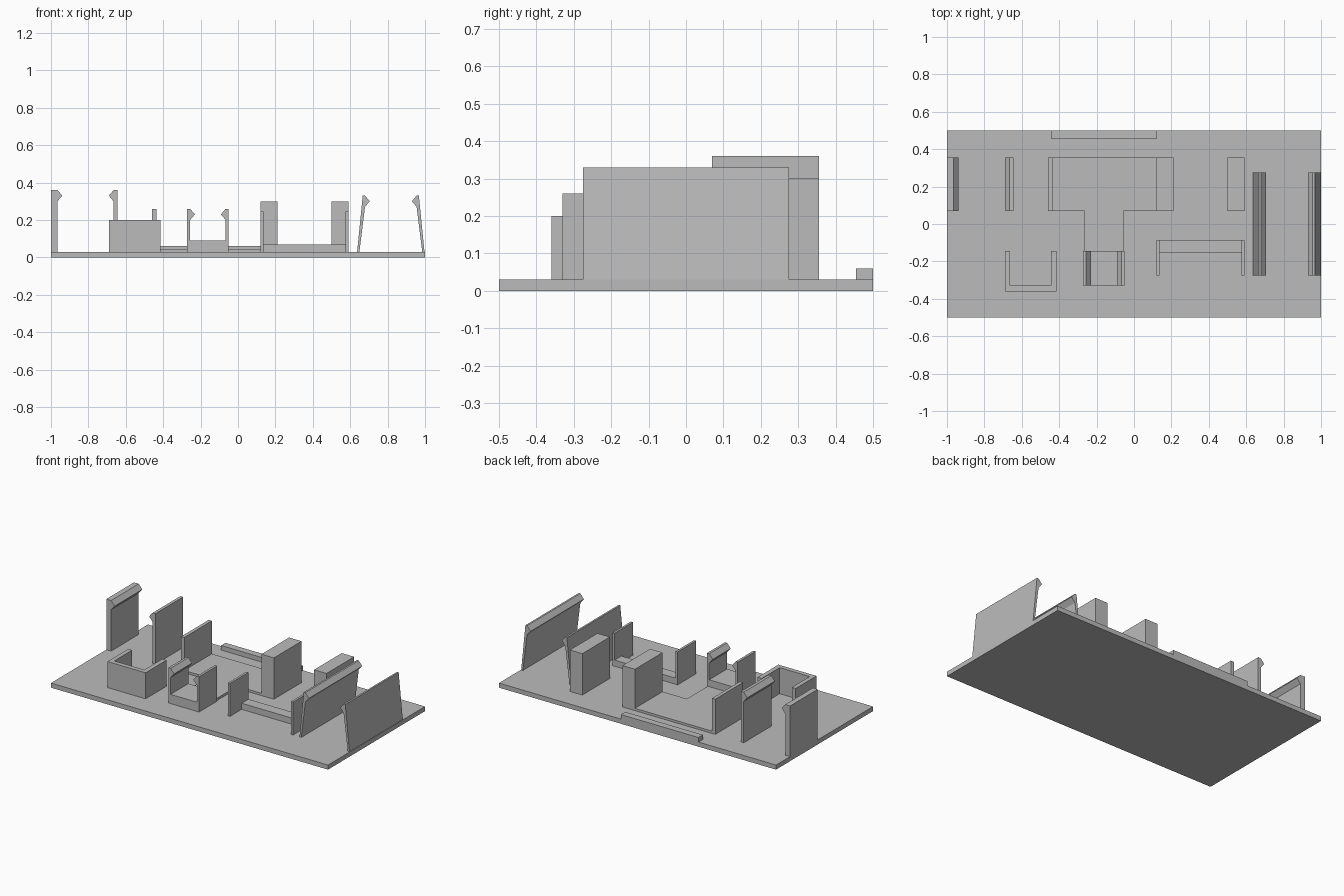
import bpy
import bmesh

cube = bpy.data.objects.get("Cube")
if cube:
    bpy.data.objects.remove(cube, do_unlink=True)

grey = bpy.data.materials.new("light_grey")
grey.use_nodes = True
colour = (0.5, 0.5, 0.5, 1)
grey.diffuse_color = colour
grey.node_tree.nodes["Principled BSDF"].inputs["Base Color"].default_value = colour

BASE = 0.03


def extrude(name, outline, axis, start, end):
    """Prism from a 2D outline: axis 'y' uses (x, z) points, axis 'z' uses (x, y)."""
    bm = bmesh.new()
    place = (lambda a, b, d: (a, d, b)) if axis == "y" else (lambda a, b, d: (a, b, d))
    face = bm.faces.new([bm.verts.new(place(a, b, start)) for a, b in outline])
    moved = bmesh.ops.extrude_face_region(bm, geom=[face], use_keep_orig=True)["geom"]
    verts = [v for v in moved if isinstance(v, bmesh.types.BMVert)]
    bmesh.ops.translate(bm, verts=verts, vec=place(0, 0, end - start))
    bmesh.ops.recalc_face_normals(bm, faces=bm.faces)
    mesh = bpy.data.meshes.new(name)
    bm.to_mesh(mesh)
    bm.free()
    mesh.materials.append(grey)
    obj = bpy.data.objects.new(name, mesh)
    bpy.context.collection.objects.link(obj)
    return obj


def box(name, x0, x1, y0, y1, top, bottom=BASE):
    return extrude(name, [(x0, y0), (x1, y0), (x1, y1), (x0, y1)], "z", bottom, top)


def clip(name, x, side, thick, y0, y1, top, lean=0.0, lip=0.03):
    """Upright plate with a pointed lip; x is its outer foot, side the lip direction."""
    profile = [(0, BASE), (thick, BASE), (lean + thick, top - 2 * lip),
               (lean + thick + lip * 0.85, top - lip), (lean + thick, top), (lean, top)]
    extrude(name, [(x + side * a, z) for a, z in profile], "y", y0, y1)


# Base plate and rear rail
box("base_plate", -1, 1, -0.5, 0.5, BASE, 0)
box("rear_rail", -0.44, 0.12, 0.455, 0.5, 0.06)

# Rear row: clips, upright plate and blocks
REAR = (0.07, 0.355)
clip("rear_outer_clip", -1, 1, 0.035, *REAR, 0.36)
clip("rear_inner_clip", -0.645, -1, 0.02, *REAR, 0.36)
box("rear_upright", -0.46, -0.437, *REAR, 0.26)
for name, x in (("inner_block", 0.12), ("outer_block", 0.5)):
    box(name, x, x + 0.09, *REAR, 0.3)

# Low T-shaped pad
extrude("t_pad", [(-0.437, 0.07), (-0.265, 0.07), (-0.265, -0.145), (-0.055, -0.145),
                  (-0.055, 0.07), (0.12, 0.07), (0.12, 0.355), (-0.437, 0.355)],
        "z", BASE, 0.045)

# Open-backed tray
extrude("u_tray", [(-0.69, -0.36), (-0.415, -0.36), (-0.415, -0.145), (-0.445, -0.145),
                   (-0.445, -0.33), (-0.662, -0.33), (-0.662, -0.145), (-0.69, -0.145)],
        "z", BASE, 0.2)

# Small cradle with facing clips
CRADLE = (-0.33, -0.145)
clip("cradle_right_clip", -0.272, 1, 0.016, *CRADLE, 0.26)
clip("cradle_left_clip", -0.05, -1, 0.016, *CRADLE, 0.26)
box("cradle_seat", -0.256, -0.066, *CRADLE, 0.09)

# Wide holder
for name, x in (("holder_right_wall", 0.12), ("holder_left_wall", 0.575)):
    box(name, x, x + 0.015, -0.275, -0.085, 0.245)
box("holder_ledge", 0.135, 0.575, -0.155, -0.085, 0.07)

# Tall leaning clips
clip("leaning_inner_clip", 0.637, 1, 0.012, -0.275, 0.275, 0.33, lean=0.03)
clip("leaning_outer_clip", 0.997, -1, 0.012, -0.275, 0.275, 0.33, lean=0.03)
